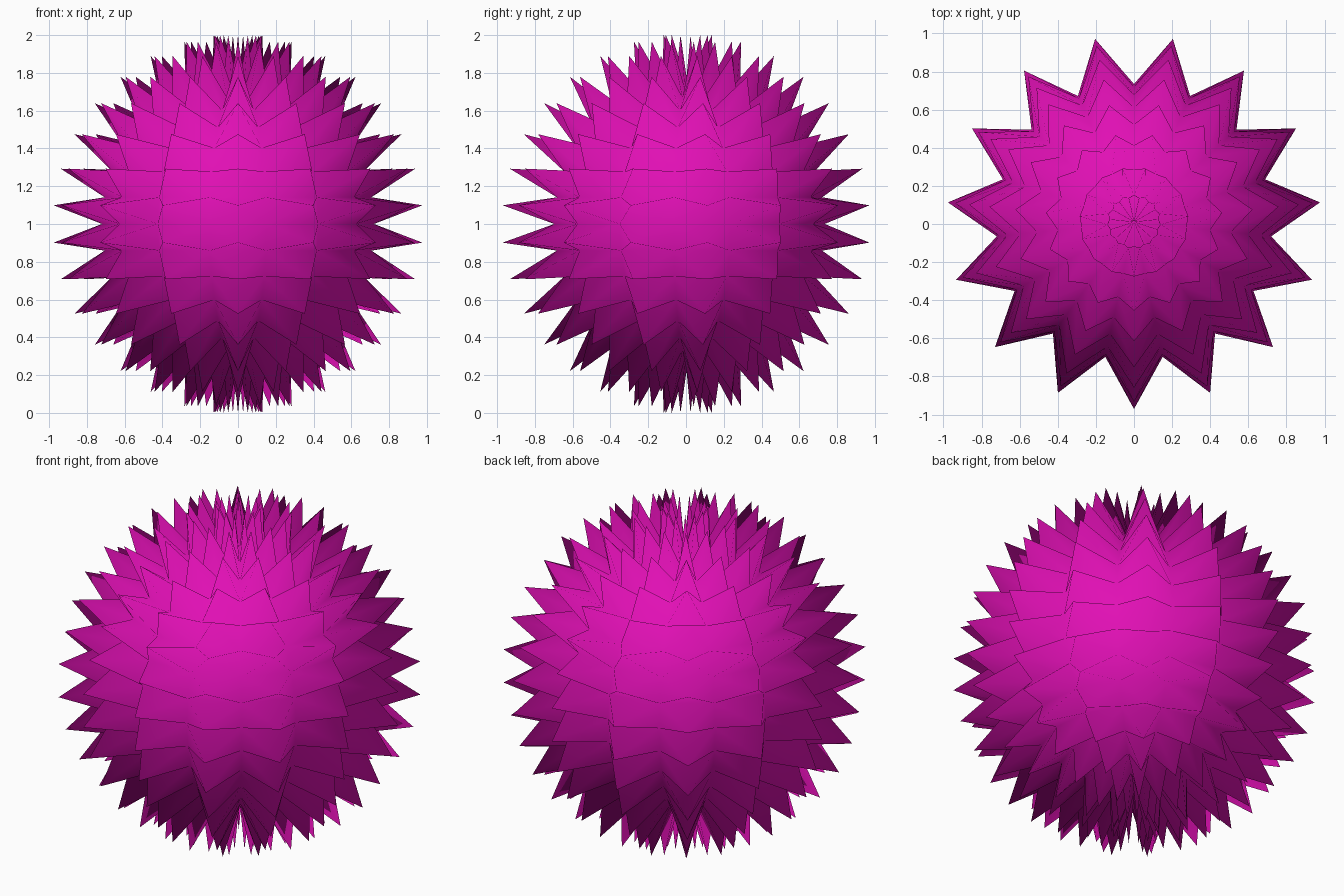
import bpy, bmesh, math
from mathutils import Matrix

if "Cube" in bpy.data.objects:
    bpy.data.objects.remove(bpy.data.objects["Cube"])

SEGMENTS, RINGS = 15, 16
RADIUS, SPIKE = 0.7237, 1.4

# Core ball
bm = bmesh.new()
bmesh.ops.create_uvsphere(bm, u_segments=SEGMENTS, v_segments=RINGS, radius=RADIUS)

# Turn it so a column of faces points to the front (-y)
eq = min(bm.verts, key=lambda v: abs(v.co.z))
turn = math.pi / 2 - math.atan2(eq.co.y, eq.co.x)
bm.transform(Matrix.Rotation(turn, 4, 'Z'))

# Pull the middle of every face outward into a spike
poked = bmesh.ops.poke(bm, faces=bm.faces[:], center_mode='MEAN')
for v in poked['verts']:
    v.co *= SPIKE

# Centre on x and y, stand on the ground
for axis in range(3):
    lo = min(v.co[axis] for v in bm.verts)
    hi = max(v.co[axis] for v in bm.verts)
    shift = -lo if axis == 2 else -(lo + hi) / 2
    for v in bm.verts:
        v.co[axis] += shift

for f in bm.faces:
    f.smooth = True

mesh = bpy.data.meshes.new("spiky_ball")
bm.to_mesh(mesh)
bm.free()
ball = bpy.data.objects.new("spiky_ball", mesh)
bpy.context.collection.objects.link(ball)

# Magenta surface
mat = bpy.data.materials.new("magenta")
mat.diffuse_color = (0.75, 0.005, 0.46, 1.0)
mat.use_nodes = True
mat.node_tree.nodes["Principled BSDF"].inputs["Base Color"].default_value = mat.diffuse_color
mesh.materials.append(mat)
